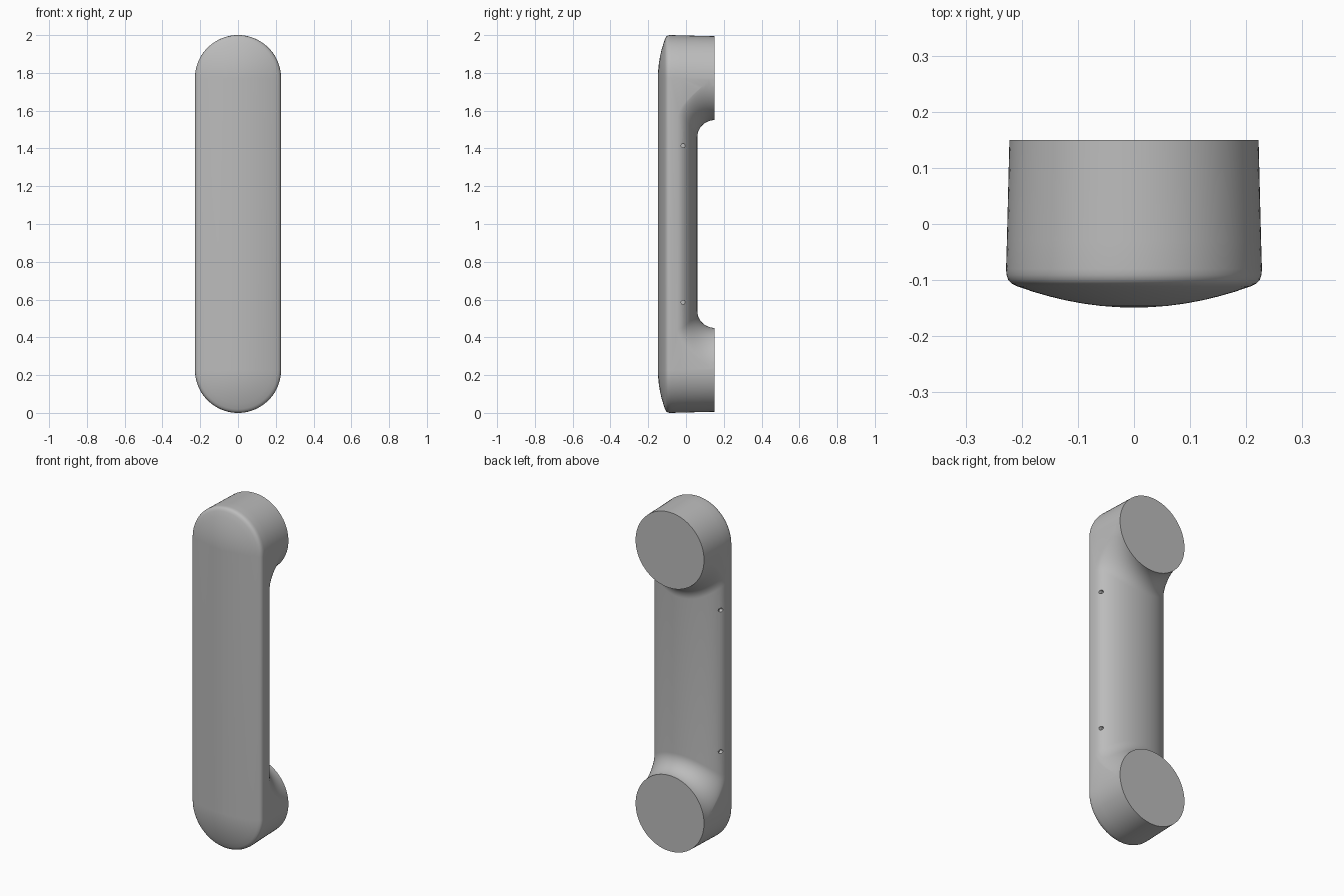
import bpy, bmesh, math
from mathutils import Matrix

if "Cube" in bpy.data.objects:
    bpy.data.objects.remove(bpy.data.objects["Cube"])

ZC, R, FIL = 0.228, 0.222, 0.09      # cup centre height, cup radius, fillet width
BACK = 0.15                          # y of the flat cup faces

grey = bpy.data.materials.new("warm grey plastic")
grey.diffuse_color = (0.5, 0.5, 0.5, 1)
grey.use_nodes = True
grey.node_tree.nodes["Principled BSDF"].inputs["Base Color"].default_value = grey.diffuse_color


def finish(bm, name):
    bmesh.ops.recalc_face_normals(bm, faces=bm.faces)
    mesh = bpy.data.meshes.new(name)
    bm.to_mesh(mesh)
    bm.free()
    obj = bpy.data.objects.new(name, mesh)
    bpy.context.collection.objects.link(obj)
    mesh.materials.append(grey)
    return obj


def bridge(bm, a, b):
    for i in range(len(a)):
        j = (i + 1) % len(a)
        bm.faces.new((a[i], a[j], b[j], b[i]))


# Handset: stadium rings lofted from the flat back to the domed front
def stadium(bm, r, y, n=40):
    ring = []
    for centre, start in ((2 - ZC, 0), (ZC, math.pi)):
        for k in range(n + 1):
            a = start + math.pi * k / n
            ring.append(bm.verts.new((r * math.cos(a), y, centre + r * math.sin(a))))
    return ring


profile = [(R, BACK), (0.2265, -0.03), (0.228, -0.08), (0.2272, -0.091),
           (0.224, -0.1), (0.218, -0.106), (0.208, -0.111)]
profile += [(r, -0.149 + 0.875 * r * r) for r in (0.18, 0.15, 0.12, 0.09, 0.06, 0.03, 0.004)]
bm = bmesh.new()
rings = [stadium(bm, r, y) for r, y in profile]
for a, b in zip(rings, rings[1:]):
    bridge(bm, a, b)
bm.faces.new(rings[0])
bm.faces.new(rings[-1])
handset = finish(bm, "handset")


# Grip cutter: clears the back between the cups, leaving a rounded grip
# that sweeps up to each cup with a fillet
def grip_back(x, z):
    h = -0.05 + 0.11 * math.sqrt(max(0, 1 - (x / 0.227) ** 2))
    d = min(max(math.hypot(x, z - ZC) - R, 0), FIL)
    f = 1 - math.sqrt(max(0, 1 - (1 - d / FIL) ** 2))
    return h + (BACK + 0.002 - h) * f


bm = bmesh.new()
NX, ND = 48, 14
low, high = [], []
for i in range(NX + 1):
    x = 0.236 * math.sin(math.pi * (i / NX - 0.5))
    half = []
    for k in range(ND + 1):
        d = FIL * (1 - math.cos(math.pi / 2 * k / ND))
        z = ZC + math.sqrt(max((R + d) ** 2 - x * x, (0.0015 * (k + 1)) ** 2))
        half.append((z, grip_back(x, z)))
    col = half + [(2 - z, y) for z, y in reversed(half)]
    low.append([bm.verts.new((x, y, z)) for z, y in col])
    high.append([bm.verts.new((x, 0.22, z)) for z, y in col])
M = len(low[0])
for i in range(NX):
    for j in range(M - 1):
        for g in (low, high):
            bm.faces.new((g[i][j], g[i + 1][j], g[i + 1][j + 1], g[i][j + 1]))
    for j in (0, M - 1):
        bm.faces.new((low[i][j], low[i + 1][j], high[i + 1][j], high[i][j]))
for i in (0, NX):
    for j in range(M - 1):
        bm.faces.new((low[i][j], low[i][j + 1], high[i][j + 1], high[i][j]))
grip_cutter = finish(bm, "grip_cutter")

# Small pin holes in both sides of the grip
bm = bmesh.new()
for x in (-0.22, 0.22):
    for z in (0.585, 1.415):
        bmesh.ops.create_cone(bm, cap_ends=True, segments=16, radius1=0.011, radius2=0.011,
                              depth=0.04, matrix=Matrix.Translation((x, -0.015, z))
                              @ Matrix.Rotation(math.pi / 2, 4, 'Y'))
hole_cutter = finish(bm, "hole_cutter")

# Cut, then shade smooth with crisp cup rims
bpy.context.view_layer.objects.active = handset
handset.select_set(True)
for cutter in (grip_cutter, hole_cutter):
    mod = handset.modifiers.new(cutter.name, 'BOOLEAN')
    mod.operation, mod.solver, mod.object = 'DIFFERENCE', 'EXACT', cutter
    bpy.ops.object.modifier_apply(modifier=mod.name)
    bpy.data.objects.remove(cutter)
bpy.ops.object.shade_smooth_by_angle(angle=math.radians(35))
